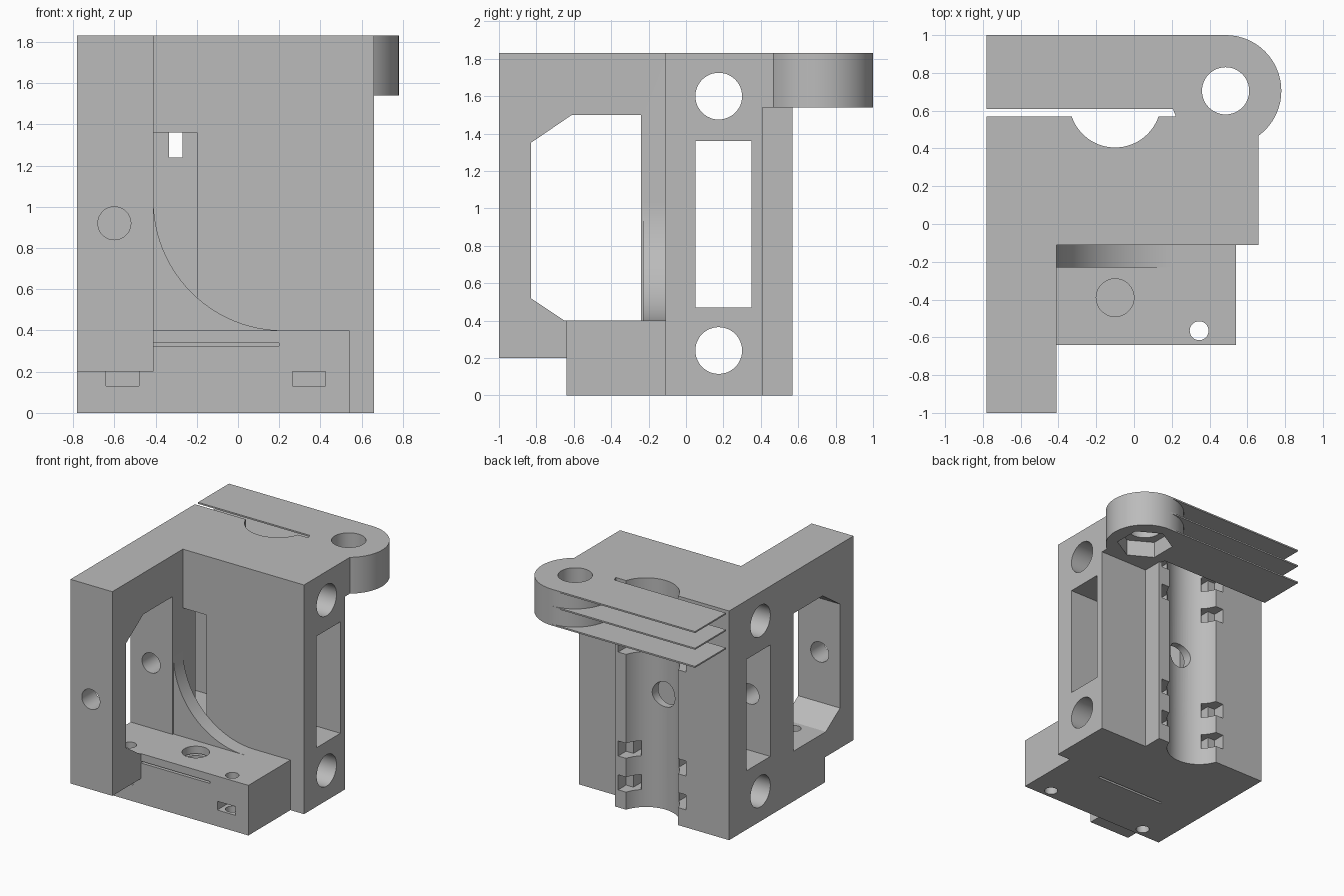
import bpy
import bmesh
import math
from mathutils import Matrix

cube = bpy.data.objects.get("Cube")
if cube:
    bpy.data.objects.remove(cube, do_unlink=True)

grey = bpy.data.materials.new("light_grey_plastic")
grey.use_nodes = True
colour = (0.5, 0.5, 0.5, 1)
grey.diffuse_color = colour
grey.node_tree.nodes["Principled BSDF"].inputs["Base Color"].default_value = colour

TOP, LUG_Z = 1.83, 1.54
LEFT, ARM_X = -0.78, -0.41


def finish(bm, name):
    bmesh.ops.recalc_face_normals(bm, faces=bm.faces)
    mesh = bpy.data.meshes.new(name)
    bm.to_mesh(mesh)
    bm.free()
    mesh.materials.append(grey)
    obj = bpy.data.objects.new(name, mesh)
    bpy.context.collection.objects.link(obj)
    return obj


def box(name, x, y, z):
    bm = bmesh.new()
    bmesh.ops.create_cube(bm, size=1)
    for v in bm.verts:
        v.co = [r[0] if c < 0 else r[1] for r, c in zip((x, y, z), v.co)]
    return finish(bm, name)


def cylinder(name, axis, centre, radius, span, sides=48):
    """Cylinder along an axis; centre holds the other two coordinates in order."""
    bm = bmesh.new()
    bmesh.ops.create_cone(bm, cap_ends=True, segments=sides, radius1=radius,
                          radius2=radius, depth=span[1] - span[0])
    turn = {"x": Matrix.Rotation(math.pi / 2, 4, "Y"),
            "y": Matrix.Rotation(math.pi / 2, 4, "X"), "z": Matrix()}[axis]
    pos = list(centre)
    pos.insert("xyz".index(axis), sum(span) / 2)
    bm.transform(Matrix.Translation(pos) @ turn)
    return finish(bm, name)


def prism(name, points, axis, span):
    """Extrude a 2D outline along an axis."""
    bm = bmesh.new()

    def place(p, s):
        co = list(p)
        co.insert("xyz".index(axis), s)
        return bm.verts.new(co)
    face = bm.faces.new([place(p, span[0]) for p in points])
    move = [0, 0, 0]
    move["xyz".index(axis)] = span[1] - span[0]
    ext = bmesh.ops.extrude_face_region(bm, geom=[face])
    verts = [g for g in ext["geom"] if isinstance(g, bmesh.types.BMVert)]
    bmesh.ops.translate(bm, verts=verts, vec=move)
    return finish(bm, name)


def arc(cx, cy, r, start, end, steps):
    angles = [math.radians(start + (end - start) * i / steps) for i in range(steps + 1)]
    return [(cx + r * math.cos(a), cy + r * math.sin(a)) for a in angles]


def combine(target, parts, operation):
    for part in parts:
        mod = target.modifiers.new(part.name, "BOOLEAN")
        mod.operation, mod.solver, mod.object = operation, "EXACT", part
        part.hide_render = True
    bpy.context.view_layer.update()
    graph = bpy.context.evaluated_depsgraph_get()
    result = bpy.data.meshes.new_from_object(target.evaluated_get(graph))
    target.modifiers.clear()
    target.data = result
    for part in parts:
        bpy.data.objects.remove(part, do_unlink=True)


# Main block with the rod groove in its back
outline = [(LEFT, -0.11), (0.66, -0.11), (0.66, 0.41), (0.23, 0.41), (0.23, 0.57)]
outline += arc(-0.1, 0.648, 0.243, -18.7, -161.3, 28) + [(LEFT, 0.57)]
bracket = prism("bracket", outline, "z", (0, TOP))

# Tie slots on both sides of the groove
slots = []
for z in (0.2, 0.47, 1.3, 1.57):
    for side in (-1, 1):
        for near, far, y in ((0.17, 0.235, (0.31, 0.5)), (0.15, 0.3, (0.47, 0.7))):
            x = sorted((-0.1 + side * near, -0.1 + side * far))
            slots.append(box("tie_slot", x, y, (z - 0.06, z + 0.06)))

# Tunnels through the block, and the opening into the middle one
slots += [cylinder("rod_hole", "x", (0.175, z), 0.125, (-1, 1)) for z in (0.24, 1.6)]
slots += [
    box("tunnel", (-1, 1), (0.05, 0.35), (0.47, 1.36)),
    box("tunnel_opening", (ARM_X, -0.2), (-0.2, 0.1), (0.47, 1.36)),
    cylinder("groove_hole", "y", (-0.1, 0.92), 0.1, (0.3, 0.5)),
]
combine(bracket, slots, "DIFFERENCE")

# Front arm, base, curved gusset and clamp lug
gusset = [(-0.5, 0.3), (0.22, 0.3)] + arc(0.22, 1.03, 0.63, 270, 180, 24) + [(-0.5, 1.03)]
parts = [
    box("front_arm", (LEFT, ARM_X), (-1, -0.11), (0.2, TOP)),
    box("base", (LEFT, 0.54), (-0.64, -0.11), (0, 0.4)),
    prism("gusset", gusset, "y", (-0.23, -0.11)),
    cylinder("lug", "z", (0.485, 0.705), 0.295, (LUG_Z, TOP), 64),
    box("lug_neck", (0.22, 0.66), (0.35, 0.7), (LUG_Z, TOP)),
]
# Thin fins behind the groove
for z in (LUG_Z, 1.685, TOP - 0.012):
    parts.append(box("fin", (LEFT, 0.485), (0.61, 1), (z, z + 0.012)))
combine(bracket, parts, "UNION")

# Arm window, screw holes, nut pockets and flexure slit
window = [(-0.24, 0.4), (-0.65, 0.4), (-0.83, 0.52), (-0.83, 1.35), (-0.61, 1.5), (-0.24, 1.5)]
cuts = [
    prism("arm_window", window, "x", (-1, ARM_X + 0.001)),
    cylinder("arm_hole", "y", (-0.6, 0.92), 0.08, (-1.1, 0.1)),
    cylinder("base_pocket", "z", (-0.1, -0.39), 0.1, (0.3, 0.5)),
    cylinder("lug_hole", "z", (0.485, 0.705), 0.125, (1.4, 2)),
    cylinder("lug_nut", "z", (0.485, 0.705), 0.21, (1.5, 1.67), 6),
    box("slit", (ARM_X, 0.2), (-0.7, -0.16), (0.325, 0.34)),
    box("slit_riser", (ARM_X, 0.2), (-0.18, -0.16), (-0.1, 0.335)),
]
for x in (-0.56, 0.345):
    cuts.append(cylinder("base_hole", "z", (x, -0.565), 0.05, (-0.1, 0.42), 32))
    cuts.append(box("nut_pocket", (x - 0.08, x + 0.08), (-0.7, -0.48), (0.13, 0.2)))
combine(bracket, cuts, "DIFFERENCE")

# Smooth the round walls, keep the edges crisp
bpy.ops.object.select_all(action="DESELECT")
bracket.select_set(True)
bpy.context.view_layer.objects.active = bracket
bpy.ops.object.shade_smooth_by_angle(angle=math.radians(25))
